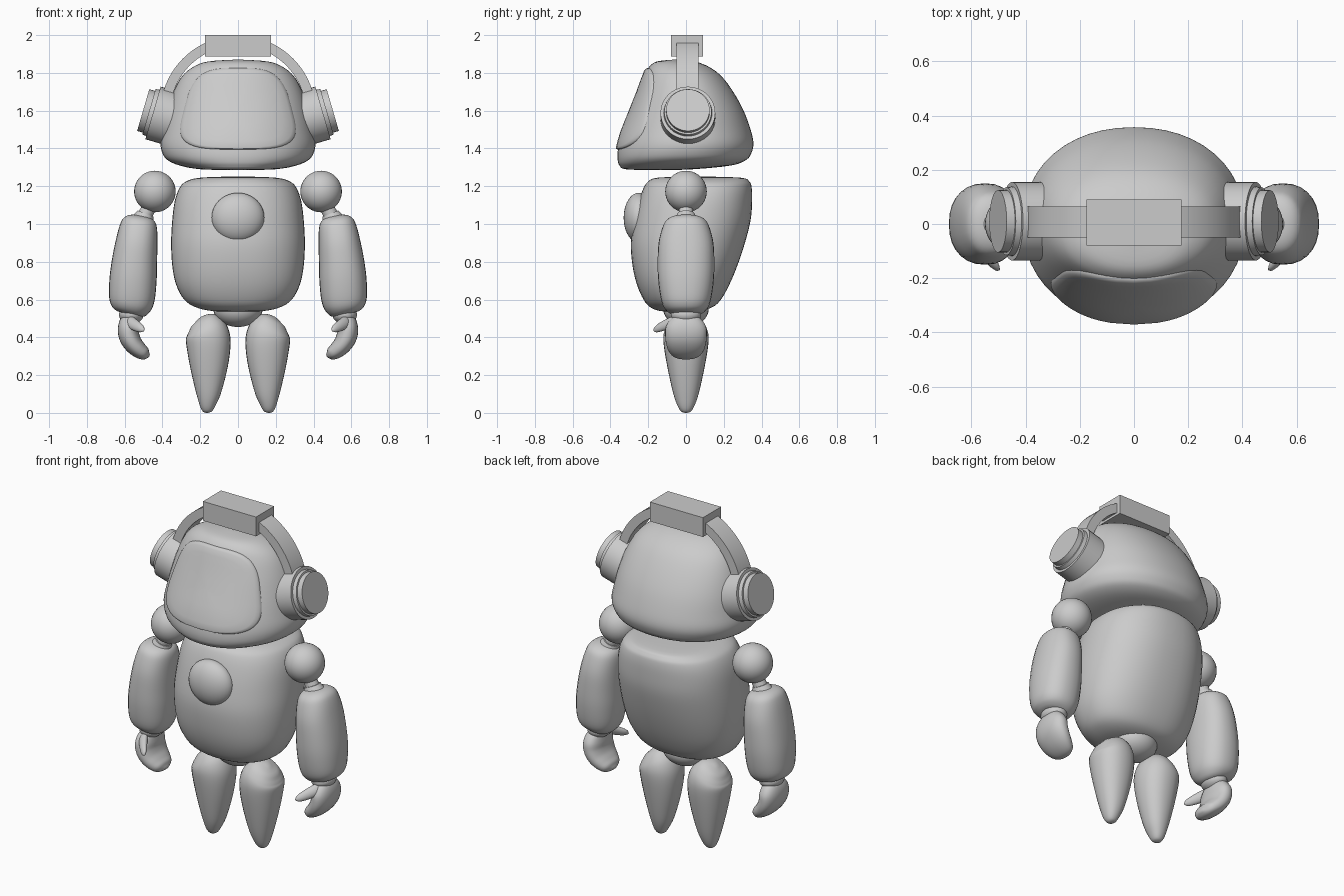
import bpy, bmesh, math
from mathutils import Vector, Matrix

cube = bpy.data.objects.get("Cube")
if cube:
    bpy.data.objects.remove(cube)

grey = bpy.data.materials.new("light_grey")
grey.use_nodes = True
COLOUR = (0.6, 0.6, 0.6, 1)
grey.diffuse_color = COLOUR
grey.node_tree.nodes["Principled BSDF"].inputs["Base Color"].default_value = COLOUR


def finish(name, bm, angle=40):
    bmesh.ops.recalc_face_normals(bm, faces=bm.faces)
    mesh = bpy.data.meshes.new(name)
    bm.to_mesh(mesh)
    bm.free()
    ob = bpy.data.objects.new(name, mesh)
    bpy.context.collection.objects.link(ob)
    mesh.materials.append(grey)
    bpy.ops.object.select_all(action='DESELECT')
    ob.select_set(True)
    bpy.context.view_layer.objects.active = ob
    bpy.ops.object.shade_smooth_by_angle(angle=math.radians(angle))
    return ob


def catmull(rows, steps):
    """Smoothly interpolate rows of numbers."""
    out = []
    for i in range(len(rows) - 1):
        quad = (rows[max(i - 1, 0)], rows[i], rows[i + 1], rows[min(i + 2, len(rows) - 1)])
        for s in range(steps):
            t = s / steps
            out.append([0.5 * (2 * b + (c - a) * t + (2 * a - 5 * b + 4 * c - d) * t * t
                               + (3 * b - a - 3 * c + d) * t ** 3) for a, b, c, d in zip(*quad)])
    return out + [list(rows[-1])]


def super_point(angle, power):
    c, s = math.cos(angle), math.sin(angle)
    return (math.copysign(abs(c) ** (2 / power), c), math.copysign(abs(s) ** (2 / power), s))


def skin(name, rings, angle=40):
    """Join closed rings of points and close both ends."""
    bm = bmesh.new()
    loops = [[bm.verts.new(p) for p in ring] for ring in rings]
    n = len(loops[0])
    for a, b in zip(loops, loops[1:]):
        for i in range(n):
            bm.faces.new((a[i], a[(i + 1) % n], b[(i + 1) % n], b[i]))
    bm.faces.new(loops[0])
    bm.faces.new(loops[-1])
    return finish(name, bm, angle)


def stacked(name, rows, power, sides=48):
    """Horizontal sections: z, front y, back y, half width."""
    rings = []
    for z, y0, y1, rx in catmull(rows, 4):
        pts = [super_point(2 * math.pi * i / sides, power) for i in range(sides)]
        rings.append([(rx * c, (y0 + y1) / 2 + (y1 - y0) / 2 * s, z) for c, s in pts])
    return skin(name, rings, 60)


def limb(name, rows, side, power=2.0, sides=28):
    """Sections square to a path in x-z: x, y, z, half thickness, half depth."""
    rows = catmull(rows, 4)
    rings = []
    for i, (x, y, z, a, b) in enumerate(rows):
        prev, nxt = rows[max(i - 1, 0)], rows[min(i + 1, len(rows) - 1)]
        tangent = Vector((nxt[0] - prev[0], 0, nxt[2] - prev[2])).normalized()
        across = Vector((tangent.z, 0, -tangent.x))
        ring = []
        for k in range(sides):
            c, s = super_point(2 * math.pi * k / sides, power)
            p = Vector((x, y + b * s, z)) + across * (a * c)
            ring.append((p.x * side, p.y, p.z))
        rings.append(ring)
    return skin(name, rings, 60)


def ball(name, centre, radii):
    bm = bmesh.new()
    bmesh.ops.create_uvsphere(bm, u_segments=32, v_segments=20, radius=1,
                              matrix=Matrix.Translation(centre) @ Matrix.Diagonal((*radii, 1)))
    return finish(name, bm)


def rod(name, start, end, r0, r1):
    start, end = Vector(start), Vector(end)
    axis = end - start
    turn = axis.to_track_quat('Z', 'Y').to_matrix().to_4x4()
    bm = bmesh.new()
    bmesh.ops.create_cone(bm, cap_ends=True, segments=40, radius1=r0, radius2=r1, depth=axis.length,
                          matrix=Matrix.Translation((start + end) / 2) @ turn)
    return finish(name, bm)


# Head
head_rows = [(1.285, -.17, -.13, .02), (1.29, -.32, .04, .2), (1.31, -.352, .24, .31),
             (1.34, -.362, .32, .375), (1.38, -.362, .348, .402), (1.43, -.353, .357, .41),
             (1.5, -.333, .342, .397), (1.6, -.293, .305, .375), (1.7, -.253, .25, .342),
             (1.78, -.222, .19, .298), (1.83, -.197, .125, .24), (1.86, -.155, .05, .16),
             (1.87, -.07, -.03, .02)]
stacked("head", head_rows, 2.15)

# Visor: rounded panel that follows the head surface
profile = catmull(head_rows, 12)


def head_front(x, z):
    _, y0, y1, rx = min(profile, key=lambda r: abs(r[0] - z))
    lo, hi = [(a, b) for a, b in zip(profile, profile[1:]) if a[0] <= z <= b[0]][0]
    t = (z - lo[0]) / max(hi[0] - lo[0], 1e-6)
    _, y0, y1, rx = [a + (b - a) * t for a, b in zip(lo, hi)]
    bulge = max(0, 1 - min(abs(x) / rx, 1) ** 2.15) ** (1 / 2.15)
    return (y0 + y1) / 2 - (y1 - y0) / 2 * bulge


visor_rings = []
for scale, lift in [(1, -.02), (1, .004), (.985, .01), (.94, .013), (.8, .012), (.6, .011),
                    (.4, .01), (.2, .01), (.03, .01)]:
    ring = []
    for i in range(64):
        c, s = super_point(2 * math.pi * i / 64, 3.6)
        x, z = .285 * c * scale * (1 - .2 * s * scale), 1.61 + .215 * s * scale
        ring.append((x, head_front(x, z) - lift, z))
    visor_rings.append(ring)
skin("visor", visor_rings, 50)

# Torso, chest button and pelvis
stacked("torso", [(.535, -.06, -.02, .02), (.54, -.14, .07, .14), (.56, -.19, .14, .225),
                  (.6, -.225, .185, .285), (.68, -.26, .23, .328), (.78, -.283, .272, .348),
                  (.9, -.292, .312, .354), (1.02, -.275, .342, .348), (1.12, -.25, .35, .335),
                  (1.19, -.225, .348, .31), (1.225, -.2, .335, .275), (1.245, -.15, .29, .2),
                  (1.252, .03, .07, .02)], 2.3)
ball("chest_button", (0, -.25, 1.033), (.14, .08, .132))
ball("pelvis", (0, 0, .55), (.13, .12, .095))

# Headset
bm = bmesh.new()
bmesh.ops.create_cube(bm, size=1, matrix=Matrix.Translation((0, .005, 1.943))
                      @ Matrix.Diagonal((.35, .17, .115, 1)))
finish("headset_block", bm)
band = []
for i in range(41):
    a = math.radians(8 + 164 * i / 40)
    band.append([(r * math.cos(a), y, 1.585 + r * math.sin(a))
                 for r, y in ((.36, -.05), (.412, -.05), (.412, .065), (.36, .065))])
skin("headset_band", band, 30)

for side, label in ((1, "left"), (-1, "right")):
    # Ear cup: three stepped discs on a tilted axis
    def on_axis(d):
        return (side * (.45 + .96 * d), .01, 1.588 + .28 * d)
    rod(label + "_ear_cup", on_axis(-.12), on_axis(0), .145, .145)
    rod(label + "_ear_ring", on_axis(0), on_axis(.022), .128, .125)
    rod(label + "_ear_cap", on_axis(.02), on_axis(.054), .115, .115)

    # Shoulder, arm and wrist
    ball(label + "_shoulder", (side * .44, 0, 1.172), (.11, .11, .11))
    rod(label + "_arm_link", (side * .455, 0, 1.12), (side * .505, 0, 1.02), .036, .04)
    rod(label + "_arm_collar", (side * .49, 0, 1.055), (side * .508, 0, 1.01), .045, .065)
    limb(label + "_arm", [(.575, 0, .517, .01, .01), (.573, 0, .524, .07, .07),
                          (.568, 0, .55, .102, .11), (.562, 0, .6, .12, .132),
                          (.556, 0, .7, .125, .147), (.548, 0, .8, .12, .15),
                          (.537, 0, .9, .111, .145), (.527, 0, .98, .1, .125),
                          (.521, 0, 1.02, .085, .103), (.518, 0, 1.04, .055, .065),
                          (.517, 0, 1.046, .01, .01)], side, 2.3)
    ball(label + "_wrist", (side * .565, 0, .52), (.065, .08, .05))

    # Mitten hand and thumb
    limb(label + "_hand", [(.572, 0, .52, .01, .02), (.574, 0, .505, .04, .07),
                           (.58, 0, .46, .054, .105), (.577, 0, .41, .055, .11),
                           (.555, 0, .365, .05, .105), (.52, 0, .33, .043, .09),
                           (.487, 0, .311, .031, .065), (.468, 0, .305, .006, .015)], side, 2.3)
    limb(label + "_thumb", [(.6, -.03, .5, .01, .01), (.585, -.05, .49, .03, .035),
                            (.56, -.09, .473, .031, .033), (.53, -.13, .455, .026, .026),
                            (.508, -.155, .442, .018, .017), (.497, -.167, .435, .004, .004)], side)

    # Tapered leg
    limb(label + "_leg", [(.163, 0, .0, .005, .005), (.163, 0, .01, .026, .028),
                          (.161, 0, .05, .046, .05), (.156, 0, .12, .07, .072),
                          (.154, 0, .25, .101, .1), (.156, 0, .36, .117, .118),
                          (.163, 0, .42, .115, .118), (.177, 0, .46, .098, .1),
                          (.194, 0, .49, .065, .065), (.203, 0, .503, .01, .01)], side, 2.2)
